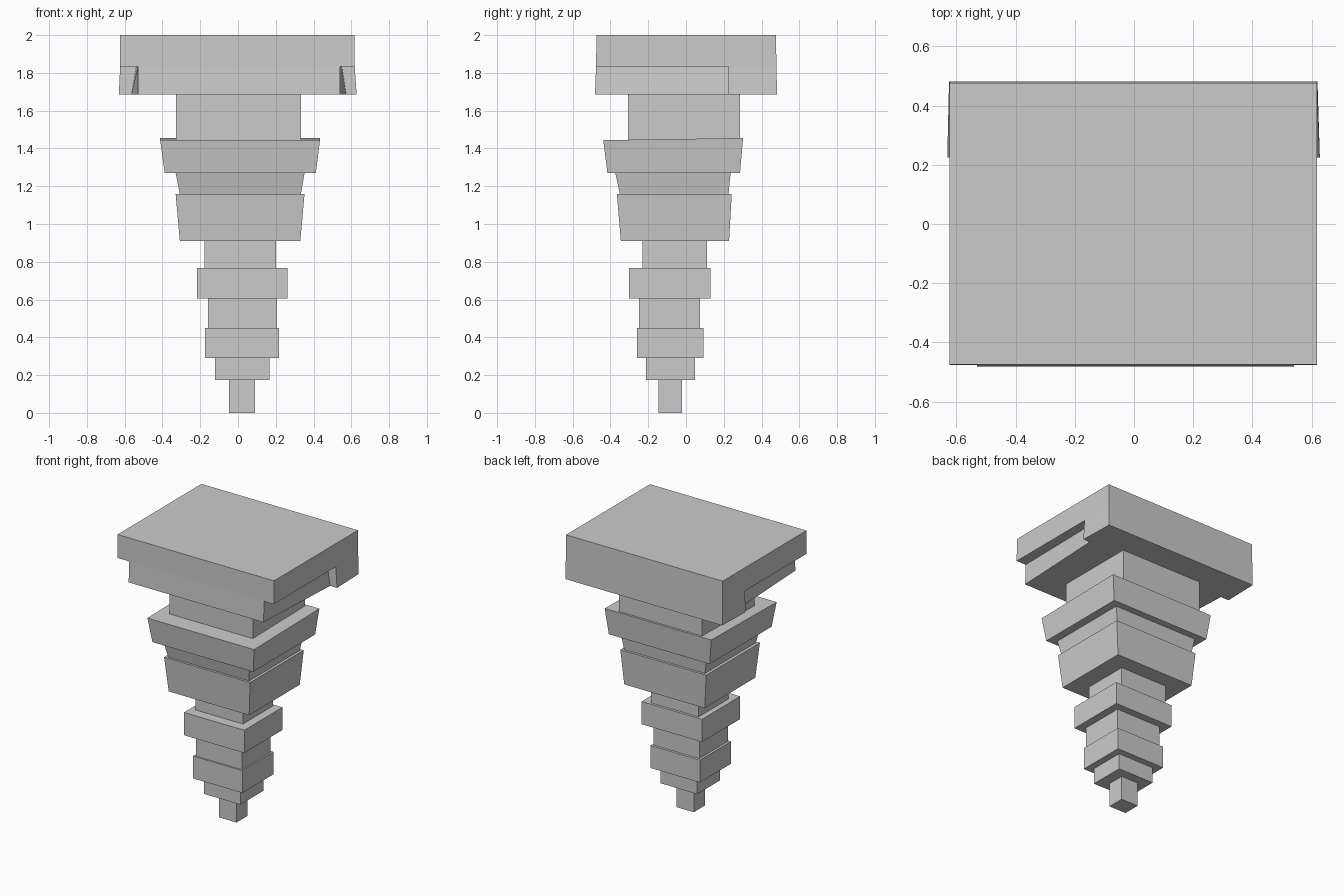
import bpy


def loft(name, low, high, z0, z1, back_rise=0.0):
    """Flat-sided solid between two matching outlines; top may rise to the back."""
    n = len(low)
    verts = [(x, y, z0) for x, y in low]
    verts += [(x, y, z1 + (back_rise if y > 0 else 0)) for x, y in high]
    faces = [tuple(reversed(range(n))), tuple(range(n, 2 * n))]
    faces += [(i, (i + 1) % n, n + (i + 1) % n, n + i) for i in range(n)]
    mesh = bpy.data.meshes.new(name)
    mesh.from_pydata(verts, [], faces)
    mesh.update()
    obj = bpy.data.objects.new(name, mesh)
    bpy.context.collection.objects.link(obj)
    return obj


def rect(x0, x1, y0, y1):
    return [(x0, y0), (x1, y0), (x1, y1), (x0, y1)]


# Straight stepped blocks: name, z range, x range, y range
blocks = [
    ("tip_block", 0.00, 0.175, -0.048, 0.09, -0.145, -0.02),
    ("lower_step_1", 0.175, 0.29, -0.122, 0.168, -0.213, 0.047),
    ("lower_step_2", 0.29, 0.45, -0.175, 0.217, -0.26, 0.093),
    ("lower_step_3", 0.45, 0.605, -0.158, 0.206, -0.25, 0.075),
    ("lower_step_4", 0.605, 0.768, -0.217, 0.262, -0.303, 0.129),
    ("waist_block", 0.768, 0.91, -0.178, 0.20, -0.229, 0.111),
    ("neck_block", 1.43, 1.685, -0.328, 0.333, -0.307, 0.286),
]
for name, z0, z1, *sides in blocks:
    outline = rect(*sides)
    loft(name, outline, outline, z0, z1)

# Blocks that flare outward to the top
loft("flared_body", rect(-0.308, 0.33, -0.345, 0.228),
     rect(-0.33, 0.352, -0.366, 0.242), 0.91, 1.158)
loft("flared_collar", rect(-0.308, 0.333, -0.35, 0.225),
     rect(-0.33, 0.352, -0.374, 0.236), 1.158, 1.27)
loft("flared_rim", rect(-0.388, 0.412, -0.416, 0.286),
     rect(-0.412, 0.434, -0.438, 0.302), 1.27, 1.444, 0.011)

# Cap: wide slab, with a lower half notched at both front corners
cap_low = [(-0.53, -0.482), (0.54, -0.482), (0.573, 0.225), (0.628, 0.225),
           (0.62, 0.482), (-0.625, 0.482), (-0.631, 0.225), (-0.565, 0.225)]
cap_high = [(-0.53, -0.476), (0.54, -0.476), (0.55, 0.225), (0.618, 0.225),
            (0.618, 0.479), (-0.624, 0.479), (-0.624, 0.225), (-0.54, 0.225)]
loft("cap_underside", cap_low, cap_high, 1.685, 1.833)
loft("cap_slab", rect(-0.624, 0.618, -0.476, 0.479),
     rect(-0.624, 0.618, -0.474, 0.476), 1.833, 2.0)
